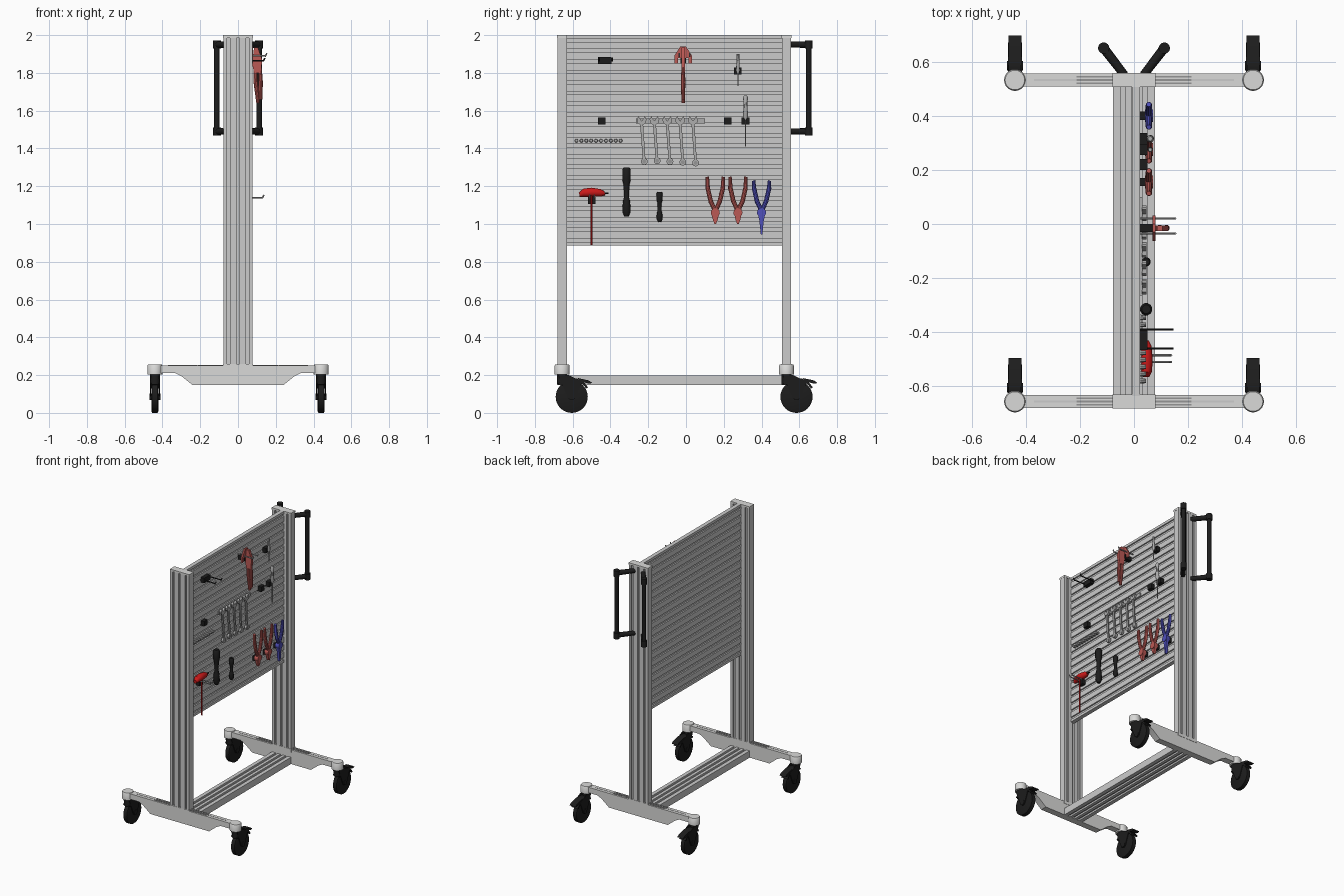
import bpy, bmesh, math
from mathutils import Vector

if "Cube" in bpy.data.objects:
    bpy.data.objects.remove(bpy.data.objects["Cube"])


def material(name, r, g, b):
    m = bpy.data.materials.new(name)
    m.use_nodes = True
    m.diffuse_color = (r, g, b, 1)
    m.node_tree.nodes["Principled BSDF"].inputs["Base Color"].default_value = (r, g, b, 1)
    return m


ALU = material("aluminium", .6, .6, .6)
CAP = material("pale_grey", .7, .7, .69)
SLOT = material("slot_grey", .3, .3, .3)
STEEL = material("tool_steel", .42, .42, .42)
BLACK = material("black_plastic", .012, .012, .012)
RED = material("bright_red", .6, .01, .01)
CORAL = material("faded_red", .5, .1, .09)
BLUE = material("blue_grip", .08, .08, .5)
made = []


def finish(name, bm, mat):
    bmesh.ops.recalc_face_normals(bm, faces=bm.faces)
    me = bpy.data.meshes.new(name)
    bm.to_mesh(me)
    bm.free()
    me.materials.append(mat)
    ob = bpy.data.objects.new(name, me)
    bpy.context.collection.objects.link(ob)
    made.append(ob)
    return ob


def prism(name, pts, axis, lo, hi, mat):
    """Extrude a 2D outline along an axis."""
    place = {"x": lambda a, b, h: (h, a, b), "y": lambda a, b, h: (a, h, b),
             "z": lambda a, b, h: (a, b, h)}[axis]
    bm = bmesh.new()
    low = [bm.verts.new(place(a, b, lo)) for a, b in pts]
    top = [bm.verts.new(place(a, b, hi)) for a, b in pts]
    bm.faces.new(low)
    bm.faces.new(top[::-1])
    n = len(pts)
    for i in range(n):
        j = (i + 1) % n
        bm.faces.new((low[i], low[j], top[j], top[i]))
    return finish(name, bm, mat)


def box(name, x0, x1, y0, y1, z0, z1, mat):
    return prism(name, [(x0, y0), (x1, y0), (x1, y1), (x0, y1)], "z", z0, z1, mat)


def rod(name, path, mat, sides=10):
    """Round bar through (point, radius) stations."""
    bm = bmesh.new()
    direction = (Vector(path[-1][0]) - Vector(path[0][0])).normalized()
    u = direction.orthogonal().normalized()
    v = direction.cross(u)
    rings = []
    for p, r in path:
        rings.append([bm.verts.new(Vector(p) + r * (math.cos(t) * u + math.sin(t) * v))
                      for t in (2 * math.pi * k / sides for k in range(sides))])
    bm.faces.new(rings[0])
    bm.faces.new(rings[-1][::-1])
    for a, b in zip(rings, rings[1:]):
        for k in range(sides):
            j = (k + 1) % sides
            bm.faces.new((a[k], a[j], b[j], b[k]))
    return finish(name, bm, mat)


def slotted(length, depth, slots, half, cut):
    """Rectangle outline with grooves in both long faces."""
    side = [(-length / 2, depth / 2)]
    for c in slots:
        side += [(c - half, depth / 2), (c - half, depth / 2 - cut),
                 (c + half, depth / 2 - cut), (c + half, depth / 2)]
    return side + [(length / 2, depth / 2)] + [
        (a, -b) for a, b in [(length / 2, depth / 2)] + side[:0:-1] + side[:1]]


# Grooved tool panel
pitch = 1.115 / 20
grooves = [(i - 9.5) * pitch for i in range(20)]
outline = slotted(1.115, .03, grooves, .009, .01)
prism("slatted_panel", [(b + .007, a + 1.4425) for a, b in outline], "y", -.635, .507, ALU)

# Base crossbar
prism("base_crossbar", [(a, b + .172) for a, b in slotted(.155, .05, (-.04, 0, .04), .009, .012)],
      "y", -.635, .51, ALU)

# Posts, feet and casters at both ends
half_foot = [(.42, .252), (.42, .212), (.335, .212), (.3, .195), (.24, .147)]
foot = half_foot + [(-a, b) for a, b in half_foot[::-1]]
for end, post_y, wheel_y, tip in (("front", -.656, -.605, -.495), ("rear", .532, .585, .697)):
    prism(end + "_post", [(a, b + post_y) for a, b in
                          slotted(.155, .05, (-.05, 0, .05), .008, .012)], "z", .24, 1.988, ALU)
    box(end + "_post_cap", -.079, .079, post_y - .026, post_y + .026, 1.986, 2, CAP)
    prism(end + "_foot", foot, "y", post_y - .024, post_y + .024, CAP)
    box(end + "_post_flange", -.08, .08, post_y - .026, post_y + .026, .235, .258, CAP)
    for side, s in (("left", 1), ("right", -1)):
        tag = f"{end}_{side}_"
        cx = s * .44
        for k in (-.012, 0, .012):
            box(tag + "foot_slot", *sorted((s * .08, s * .212)), post_y + k - .003,
                post_y + k + .003, .251, .254, SLOT)
        box(tag + "foot_strip", *sorted((s * .215, s * .37)), post_y - .003,
            post_y + .003, .25, .2535, ALU)
        rod(tag + "swivel_cap", [((cx, post_y, .203), .04), ((cx, post_y, .25), .04),
                                 ((cx, post_y, .256), .036)], CAP, 28)
        rod(tag + "swivel_stem", [((cx, post_y, .15), .026), ((cx, post_y, .205), .026)], BLACK, 16)
        rod(tag + "wheel", [((cx - .019, wheel_y, .085), .074), ((cx - .014, wheel_y, .085), .085),
                            ((cx + .014, wheel_y, .085), .085), ((cx + .019, wheel_y, .085), .074)],
            BLACK, 32)
        rod(tag + "axle", [((cx - .029, wheel_y, .085), .018), ((cx + .029, wheel_y, .085), .018)],
            BLACK, 16)
        # Fork cheeks, fender and brake pedal
        cheek = [(post_y - .02, .2), (post_y + .035, .2), (wheel_y + .055, .165),
                 (wheel_y + .02, .075), (wheel_y - .02, .075)]
        for k in (-.026, .021):
            prism(tag + "fork_cheek", cheek, "x", cx + k, cx + k + .005, BLACK)
        arc = [math.radians(a) for a in range(30, 136, 15)]
        fender = [(wheel_y + r * math.cos(t), .085 + r * math.sin(t))
                  for r, line in ((.088, arc), (.1, arc[::-1])) for t in line]
        prism(tag + "fender", fender, "x", cx - .026, cx + .026, BLACK)
        prism(tag + "brake_pedal", [(wheel_y + .03, .185), (tip - .02, .172), (tip, .158),
                                    (tip - .02, .155), (wheel_y + .05, .165)],
              "x", cx - .024, cx + .024, BLACK)

# Push handles
for side, s in (("left", 1), ("right", -1)):
    for z in (1.49, 1.95):
        rod(side + "_handle_arm", [((s * .035, .55, z), .016), ((s * .112, .65, z), .018)], BLACK, 12)
        rod(side + "_handle_corner", [((s * .112, .65, z - .022), .021),
                                      ((s * .112, .65, z + .022), .021)], BLACK, 14)
    rod(side + "_handle_grip", [((s * .112, .65, 1.49), .015), ((s * .112, .65, 1.95), .015)], BLACK, 14)

# Tool holder blocks
FACE = .02
for y, z, w in ((-.43, 1.865, .036), (.275, 1.81, .02), (-.445, 1.545, .02),
                (.22, 1.545, .02), (.315, 1.545, .022), (-.5, 1.125, .02),
                (.155, 1.055, .015), (.275, 1.055, .015), (.4, 1.055, .015)):
    box("holder_block", FACE, .05, y - w, y + w, z - .018, z + .018, BLACK)

# Pegs
for y, z, x, mat in ((-.46, 1.865, .135, BLACK), (-.39, 1.865, .135, BLACK), (.02, 1.89, .145, STEEL),
                     (-.035, 1.89, .145, STEEL), (-.485, 1.14, .13, STEEL), (-.51, 1.14, .13, STEEL)):
    rod("peg", [((FACE, y, z), .004), ((x, y, z), .004)], mat, 8)
    rod("peg_tip", [((x - .002, y, z - .004), .004), ((x + .008, y, z + .014), .004)], mat, 8)

# Pliers hung with open grips upward
for y, tip, mat in ((.155, 1., CORAL), (.275, 1., CORAL), (.4, .945, BLUE)):
    for s in (-1, 1):
        rod("plier_grip", [((.055, y + s * .042, 1.25 - (.02 if mat is BLUE else 0)), .009),
                           ((.055, y + s * .04, 1.19), .012), ((.055, y + s * .024, 1.12), .012),
                           ((.055, y - s * .006, 1.055), .012)], mat)
    rod("plier_joint", [((.04, y, 1.06), .024), ((.07, y, 1.06), .024)], mat, 14)
    prism("plier_jaw", [(y - .02, 1.055), (y + .02, 1.055), (y + .012, 1.02), (y + .004, tip),
                        (y - .004, tip), (y - .012, 1.02)], "x", .045, .065, mat)

# Large cutter hung edge-on
prism("cutter_head", [(-.062, 1.85), (-.062, 1.89), (-.03, 1.94), (0, 1.94), (.032, 1.89),
                      (.032, 1.85), (.012, 1.85), (.012, 1.88), (-.042, 1.88), (-.042, 1.85)],
      "x", .068, .08, CORAL)
prism("cutter_body", [(.075, 1.85), (.085, 1.935), (.105, 1.935), (.128, 1.87), (.122, 1.8), (.085, 1.8)],
      "y", -.025, -.005, CORAL)
for x0, x1, bottom in ((.09, .106, 1.64), (.116, .12, 1.66)):
    rod("cutter_handle", [((x0, -.015, 1.84), .009), ((x0 + .004, -.015, 1.75), .012),
                          ((x1, -.015, bottom), .009)], CORAL)
box("cutter_hanger", FACE, .08, -.03, 0, 1.85, 1.88, BLACK)

# Wrench rack with five wrenches
box("wrench_rack", FACE, .032, -.265, .1, 1.532, 1.558, STEEL)
for i in range(5):
    y, low = -.235 + i * .068, 1.335 - .004 * abs(i - 1)
    foot_y = y + .014
    head = [(y + .026 * math.cos(t), 1.55 + .026 * math.sin(t))
            for t in (math.radians(130 + 40 * k) for k in range(8))]
    prism("wrench_jaw", head + [(y, 1.545)], "x", .03, .046, STEEL)
    prism("wrench_shank", [(y - .008, 1.53), (y + .008, 1.53), (foot_y + .007, low), (foot_y - .007, low)],
          "x", .034, .043, STEEL)
    rod("wrench_ring", [((.03, foot_y, low), .018), ((.046, foot_y, low), .018)], STEEL, 14)
    rod("wrench_ring_hole", [((.044, foot_y, low), .01), ((.047, foot_y, low), .01)], SLOT, 12)

# Rail of small bits
box("bit_rail", FACE, .028, -.59, -.335, 1.437, 1.445, STEEL)
for i in range(10):
    rod("rail_bit", [((.024, -.58 + i * .026, 1.441), .01), ((.045, -.58 + i * .026, 1.441), .008)], STEEL, 10)

# Steel screwdrivers
rod("small_screwdriver", [((.06, .275, 1.73), .003), ((.06, .275, 1.79), .003),
                          ((.06, .275, 1.81), .01), ((.06, .275, 1.9), .007)], STEEL)
rod("long_screwdriver", [((.06, .315, 1.41), .004), ((.06, .315, 1.55), .004), ((.06, .315, 1.57), .014),
                         ((.06, .315, 1.63), .01), ((.06, .315, 1.67), .013), ((.06, .315, 1.68), .008)], STEEL)

# Black hand tools
for name, y, z, h, w in (("ratchet", -.315, 1.04, .26, .023), ("nut_driver", -.14, 1.01, .16, .017)):
    rod(name, [((.045, y, z), w * .5), ((.045, y, z + h * .1), w), ((.045, y, z + h * .3), w * .85),
               ((.045, y, z + h * .4), w * .6), ((.045, y, z + h * .65), w * .7),
               ((.045, y, z + h * .75), w), ((.045, y, z + h * .95), w), ((.045, y, z + h), w * .7)], BLACK, 12)

# T-handle driver
rod("t_handle_grip", [((.045, -.565, 1.155), .012), ((.045, -.545, 1.165), .022),
                      ((.045, -.5, 1.168), .025), ((.045, -.45, 1.165), .02), ((.045, -.43, 1.162), .01)], RED, 12)
rod("t_handle_shaft", [((.055, -.5, .888), .005), ((.055, -.5, 1.15), .005)], RED, 8)
rod("t_handle_pin", [((.045, -.44, 1.163), .005), ((.045, -.41, 1.163), .005)], BLACK, 8)

# Smooth the round parts, keeping edges sharp
bpy.ops.object.select_all(action="DESELECT")
for ob in made:
    ob.select_set(True)
bpy.context.view_layer.objects.active = made[0]
bpy.ops.object.shade_smooth_by_angle(angle=math.radians(35))
